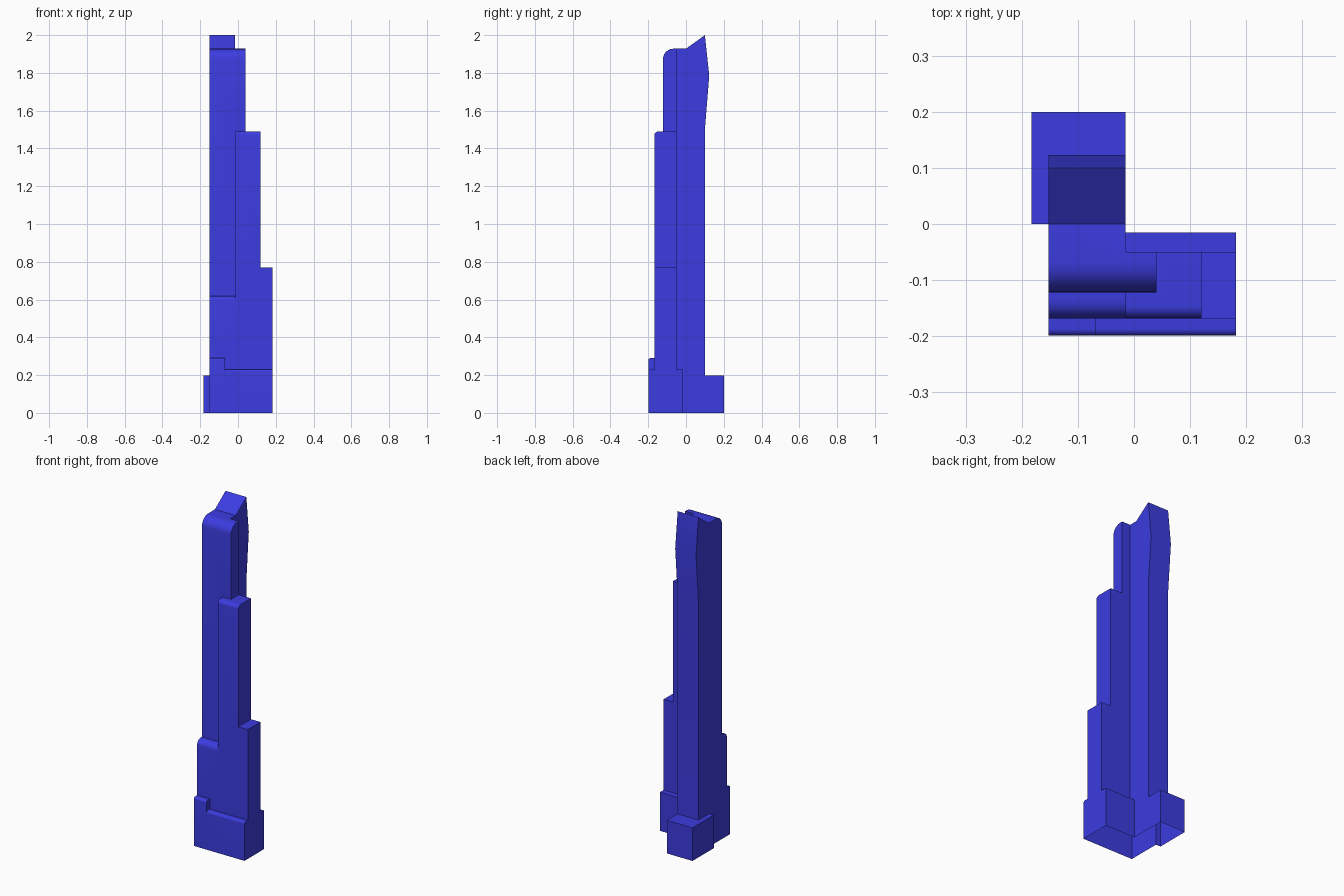
import bpy, bmesh
from math import sin, cos, pi, radians

if "Cube" in bpy.data.objects:
    bpy.data.objects.remove(bpy.data.objects["Cube"])

blue = bpy.data.materials.new("blue")
blue.diffuse_color = (0.045, 0.045, 0.75, 1)
blue.use_nodes = True
blue.node_tree.nodes["Principled BSDF"].inputs["Base Color"].default_value = blue.diffuse_color


def extrude_profile(name, x0, x1, pts):
    """Extrude a (y, z) outline from x0 to x1."""
    bm = bmesh.new()
    a = [bm.verts.new((x0, y, z)) for y, z in pts]
    b = [bm.verts.new((x1, y, z)) for y, z in pts]
    bm.faces.new(a)
    bm.faces.new(b[::-1])
    n = len(pts)
    for i in range(n):
        j = (i + 1) % n
        bm.faces.new((a[i], b[i], b[j], a[j]))
    bmesh.ops.recalc_face_normals(bm, faces=bm.faces)
    me = bpy.data.meshes.new(name)
    bm.to_mesh(me)
    bm.free()
    me.materials.append(blue)
    ob = bpy.data.objects.new(name, me)
    bpy.context.collection.objects.link(ob)
    return ob


def rounded_front(y0, h, r, steps=6):
    """Front wall with a quarter-round shoulder at its top."""
    pts = [(y0, 0)]
    for i in range(steps + 1):
        t = pi / 2 * i / steps
        pts.append((y0 + r - r * cos(t), h - r + r * sin(t)))
    return pts


def block(name, x0, x1, y0, y1, h, r=0):
    front = rounded_front(y0, h, r) if r else [(y0, 0), (y0, h)]
    return extrude_profile(name, x0, x1, front + [(y1, h), (y1, 0)])


XL, XM, XR = -0.152, -0.015, 0.182
YF, YB = -0.168, -0.05

# Main shaft with sloped crown and leaning upper back
tower = extrude_profile("tower", XL, XM, rounded_front(-0.122, 1.928, 0.055) + [
    (0, 1.928), (0.1, 2.0), (0.123, 1.785), (0.1, 1.5), (0.1, 0)])

parts = [
    block("upper_wing", XM, 0.04, -0.122, YB, 1.928, 0.055),
    block("middle_wing", XM, 0.12, YF, YB, 1.49, 0.022),
    block("lower_wing", 0.12, XR, YF, YB, 0.77),
    block("left_front_step", XL, XM, YF, -0.05, 0.62, 0.033),
    block("podium_front", -0.068, XR, -0.199, YB, 0.23, 0.012),
    block("podium_front_left", XL, -0.068, -0.199, YB, 0.29, 0.012),
    block("podium_right_back", XM, XR, -0.1, -0.015, 0.23),
    block("podium_back", -0.183, XM, 0, 0.2, 0.197),
]

# Fuse the masses into one shell
bpy.context.view_layer.objects.active = tower
tower.select_set(True)
for p in parts:
    mod = tower.modifiers.new(p.name, 'BOOLEAN')
    mod.operation = 'UNION'
    mod.solver = 'EXACT'
    mod.object = p
    bpy.ops.object.modifier_apply(modifier=mod.name)
    bpy.data.objects.remove(p)

# Open underside
bm = bmesh.new()
bm.from_mesh(tower.data)
under = [f for f in bm.faces if all(abs(v.co.z) < 1e-4 for v in f.verts)]
bmesh.ops.delete(bm, geom=under, context='FACES')
bm.to_mesh(tower.data)
bm.free()
bpy.ops.object.shade_smooth_by_angle(angle=radians(30))
